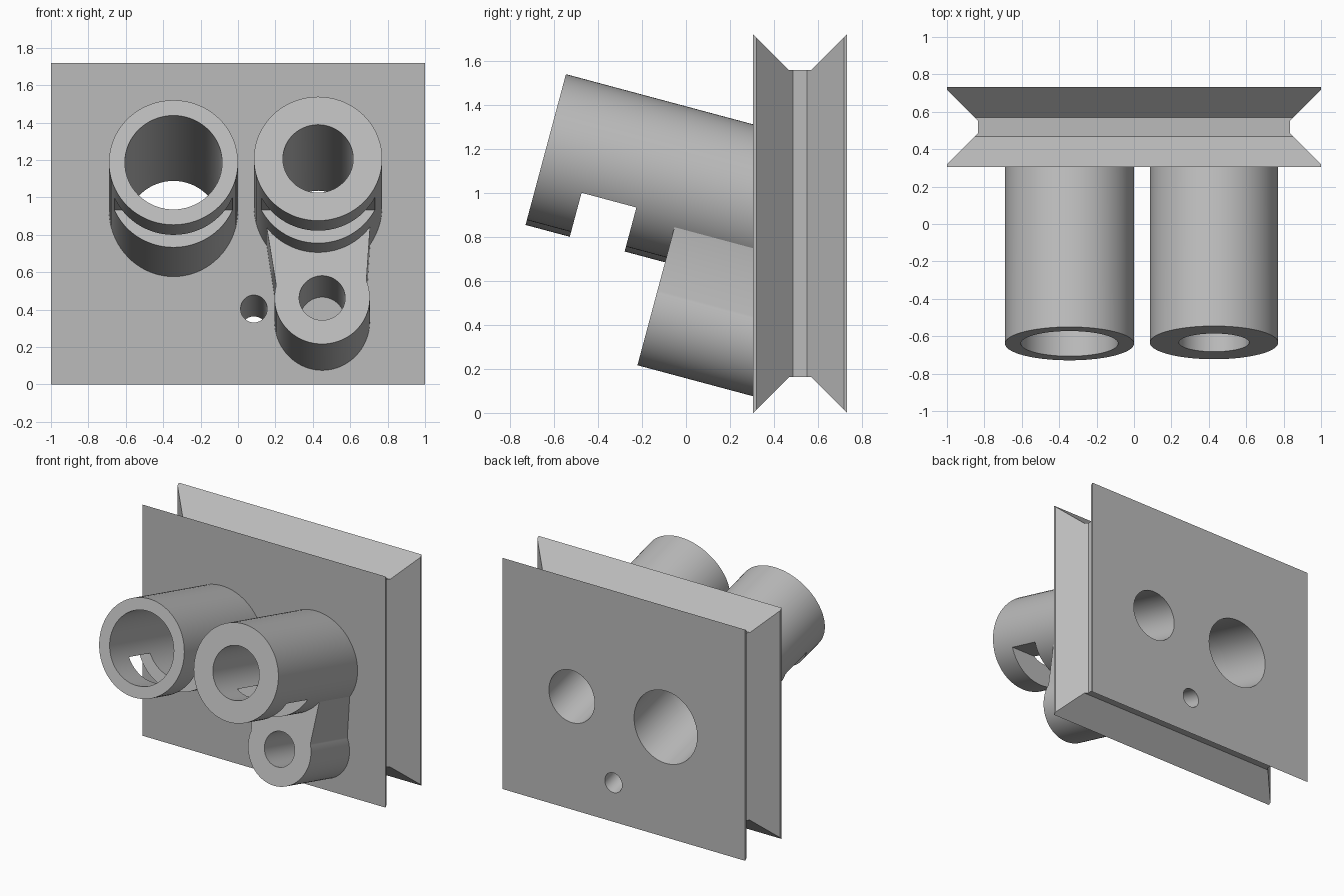
import bpy, bmesh, math
from mathutils import Matrix, Vector

if "Cube" in bpy.data.objects:
    bpy.data.objects.remove(bpy.data.objects["Cube"])

grey = bpy.data.materials.new("plain grey")
grey.use_nodes = True
colour = (0.5, 0.5, 0.5, 1)
grey.diffuse_color = colour
grey.node_tree.nodes["Principled BSDF"].inputs["Base Color"].default_value = colour

# Tilted frame: x across, y up across the tube faces, z out along the tubes
TILT = Matrix.Rotation(math.radians(75), 4, 'X')
PLATE_FRONT = 0.305
LEFT_TUBE, RIGHT_TUBE, BOSS = (-0.345, 0.981), (0.428, 1.002), (0.45, 0.407)


def add_object(name, bm):
    bmesh.ops.recalc_face_normals(bm, faces=bm.faces)
    mesh = bpy.data.meshes.new(name)
    bm.to_mesh(mesh)
    bm.free()
    mesh.materials.append(grey)
    obj = bpy.data.objects.new(name, mesh)
    bpy.context.collection.objects.link(obj)
    return obj


def circle(centre, radius, count=72):
    angles = [math.tau * i / count for i in range(count)]
    return [(centre[0] + radius * math.cos(a), centre[1] + radius * math.sin(a)) for a in angles]


def tilted_prism(name, outline, near, far, trim=False):
    """Extrude an outline along the tilted axis, optionally trimmed at the plate."""
    bm = bmesh.new()
    face = bm.faces.new([bm.verts.new((x, y, near)) for x, y in outline])
    moved = bmesh.ops.extrude_face_region(bm, geom=[face])["geom"]
    verts = [g for g in moved if isinstance(g, bmesh.types.BMVert)]
    bmesh.ops.translate(bm, verts=verts, vec=(0, 0, far - near))
    bm.transform(TILT)
    if trim:
        cut = bmesh.ops.bisect_plane(
            bm, geom=bm.verts[:] + bm.edges[:] + bm.faces[:], clear_outer=True,
            plane_co=Vector((0, PLATE_FRONT + 0.001, 0)), plane_no=Vector((0, 1, 0)))
        rim = [g for g in cut["geom_cut"] if isinstance(g, bmesh.types.BMEdge)]
        bmesh.ops.holes_fill(bm, edges=rim)
    return add_object(name, bm)


def combine(target, tool, operation='DIFFERENCE'):
    mod = target.modifiers.new("shape", 'BOOLEAN')
    mod.operation, mod.object, mod.solver = operation, tool, 'EXACT'
    bpy.context.view_layer.objects.active = target
    bpy.ops.object.modifier_apply(modifier=mod.name)


# Plate: rectangles lofted from front to back, with a V groove round the rim
half = [(0.305, 0, 0), (0.32, 0, 0.015), (0.467, 0.147, 0.162), (0.487, 0.167, 0.162)]
sections = half + [(1.037 - y, ix, iz) for y, ix, iz in reversed(half)]
bm = bmesh.new()
rings = []
for y, ix, iz in sections:
    x, low, high = 1 - ix, iz, 1.72 - iz
    rings.append([bm.verts.new(p) for p in
                  ((-x, y, low), (x, y, low), (x, y, high), (-x, y, high))])
for a, b in zip(rings, rings[1:]):
    for i in range(4):
        j = (i + 1) % 4
        bm.faces.new((a[i], a[j], b[j], b[i]))
bm.faces.new(rings[0])
bm.faces.new(rings[-1])
plate = add_object("grooved_plate", bm)

# Tubes, and the boss with its web
left_tube = tilted_prism("left_tube", circle(LEFT_TUBE, 0.345), 0.925, -1, True)
right_tube = tilted_prism("right_tube", circle(RIGHT_TUBE, 0.343), 0.925, -1, True)
boss = tilted_prism("lower_boss", circle(BOSS, 0.255), 0.269, -1, True)
web = tilted_prism("boss_web", [(0.215, 0.41), (0.68, 0.41), (0.706, 0.802), (0.153, 0.802)],
                   0.269, -1, True)
combine(boss, web, 'UNION')

# Cutters: bores and the square notch under the tubes
big_bore = tilted_prism("big_bore", circle(LEFT_TUBE, 0.26), 1.2, -1.2)
mid_bore = tilted_prism("mid_bore", circle(RIGHT_TUBE, 0.188), 1.2, -1.2)
boss_bore = tilted_prism("boss_bore", circle(BOSS, 0.123), 1.2, -1.2)
pin_bore = tilted_prism("pin_bore", circle((0.085, 0.47), 0.071, 48), 1.2, -1.2)
notch = tilted_prism("notch", [(-1, 0.4), (1, 0.4), (1, 0.843), (-1, 0.843)], 0.717, 0.459)

for target, tools in ((plate, (big_bore, mid_bore, pin_bore)),
                      (left_tube, (big_bore, notch)),
                      (right_tube, (mid_bore, notch)),
                      (boss, (boss_bore,))):
    for tool in tools:
        combine(target, tool)

for helper in (web, big_bore, mid_bore, boss_bore, pin_bore, notch):
    bpy.data.objects.remove(helper)

# Smooth the round walls, keep the rims sharp
bpy.ops.object.select_all(action='DESELECT')
for obj in (plate, left_tube, right_tube, boss):
    obj.select_set(True)
bpy.context.view_layer.objects.active = plate
bpy.ops.object.shade_smooth_by_angle(angle=math.radians(30))
